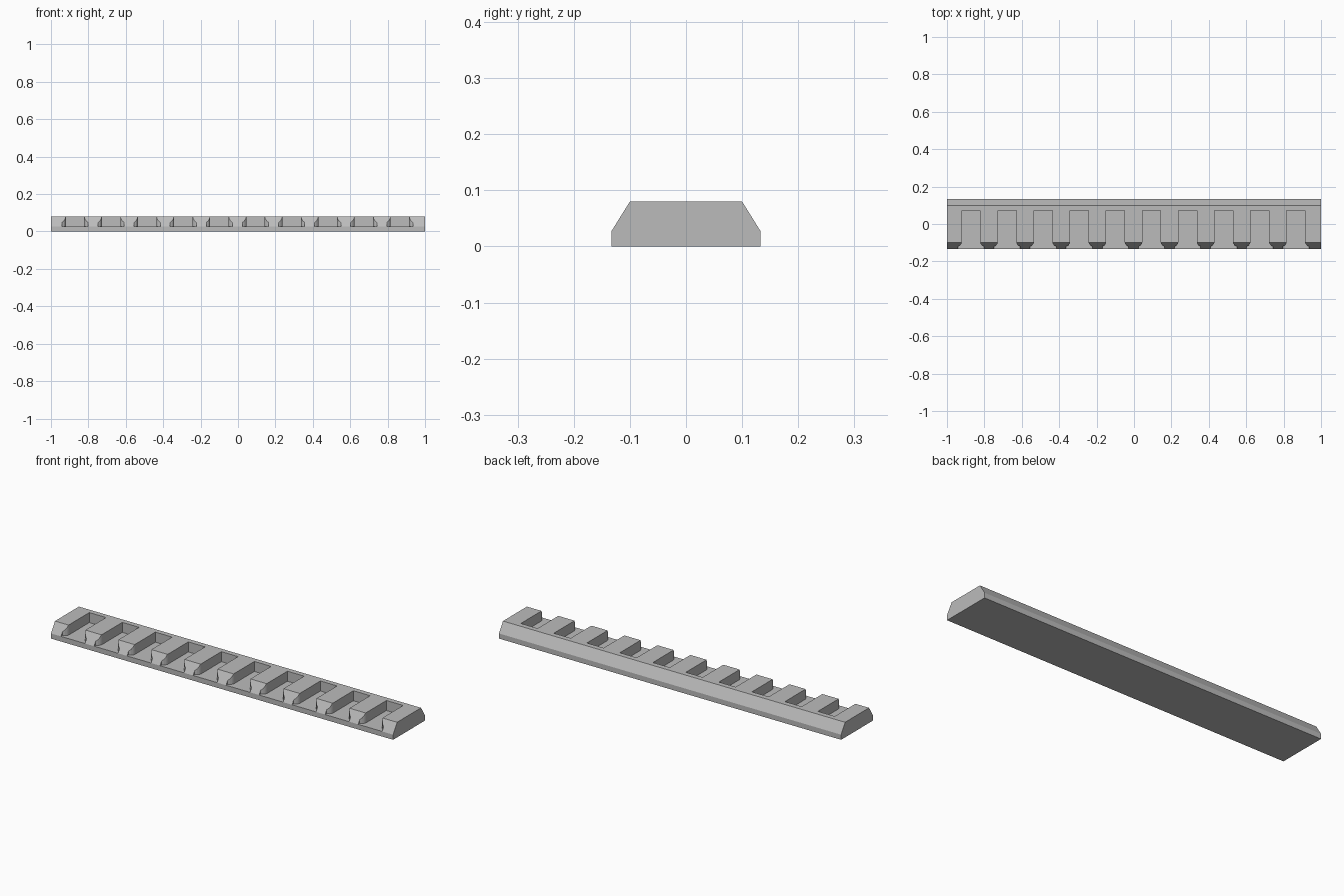
import bpy
import bmesh

SLOTS, PITCH, SHIFT = 10, 0.193, -0.003
FLOOR = 0.027

cube = bpy.data.objects.get("Cube")
if cube:
    bpy.data.objects.remove(cube)

grey = bpy.data.materials.new("plain grey")
grey.use_nodes = True
colour = (0.5, 0.5, 0.5, 1)
grey.diffuse_color = colour
grey.node_tree.nodes["Principled BSDF"].inputs["Base Color"].default_value = colour


def prism(bm, outline, direction):
    """Extrude a closed outline along a direction."""
    face = bm.faces.new([bm.verts.new(p) for p in outline])
    new = bmesh.ops.extrude_face_region(bm, geom=[face])["geom"]
    verts = [v for v in new if isinstance(v, bmesh.types.BMVert)]
    bmesh.ops.translate(bm, verts=verts, vec=direction)


def make_object(name, bm):
    bmesh.ops.recalc_face_normals(bm, faces=bm.faces)
    mesh = bpy.data.meshes.new(name)
    bm.to_mesh(mesh)
    bm.free()
    mesh.materials.append(grey)
    obj = bpy.data.objects.new(name, mesh)
    bpy.context.collection.objects.link(obj)
    return obj


# Long bar with sloped upper edges
half = [(0.133, 0), (0.133, FLOOR), (0.1, 0.08)]
profile = half + [(-y, z) for y, z in reversed(half)]
bm = bmesh.new()
prism(bm, [(-1, y, z) for y, z in profile], (2, 0, 0))
rail = make_object("slotted_rail", bm)

# Slots open at the front, with a rounded flare at the mouth
side = [(0.049, 0.073), (0.049, -0.097), (0.052, -0.106),
        (0.059, -0.114), (0.07, -0.12), (0.07, -0.2)]
plan = side + [(-x, y) for x, y in reversed(side)]
bm = bmesh.new()
for i in range(SLOTS):
    cx = SHIFT + (i - (SLOTS - 1) / 2) * PITCH
    prism(bm, [(cx + x, y, FLOOR) for x, y in plan], (0, 0, 0.2))
cutter = make_object("slot_cutter", bm)
cutter.hide_render = True
cutter.hide_viewport = True

# Cut the slots, then drop the cutter
cut = rail.modifiers.new("slots", "BOOLEAN")
cut.operation = "DIFFERENCE"
cut.solver = "EXACT"
cut.object = cutter
bpy.context.view_layer.objects.active = rail
rail.select_set(True)
bpy.ops.object.modifier_apply(modifier=cut.name)
bpy.data.objects.remove(cutter)
